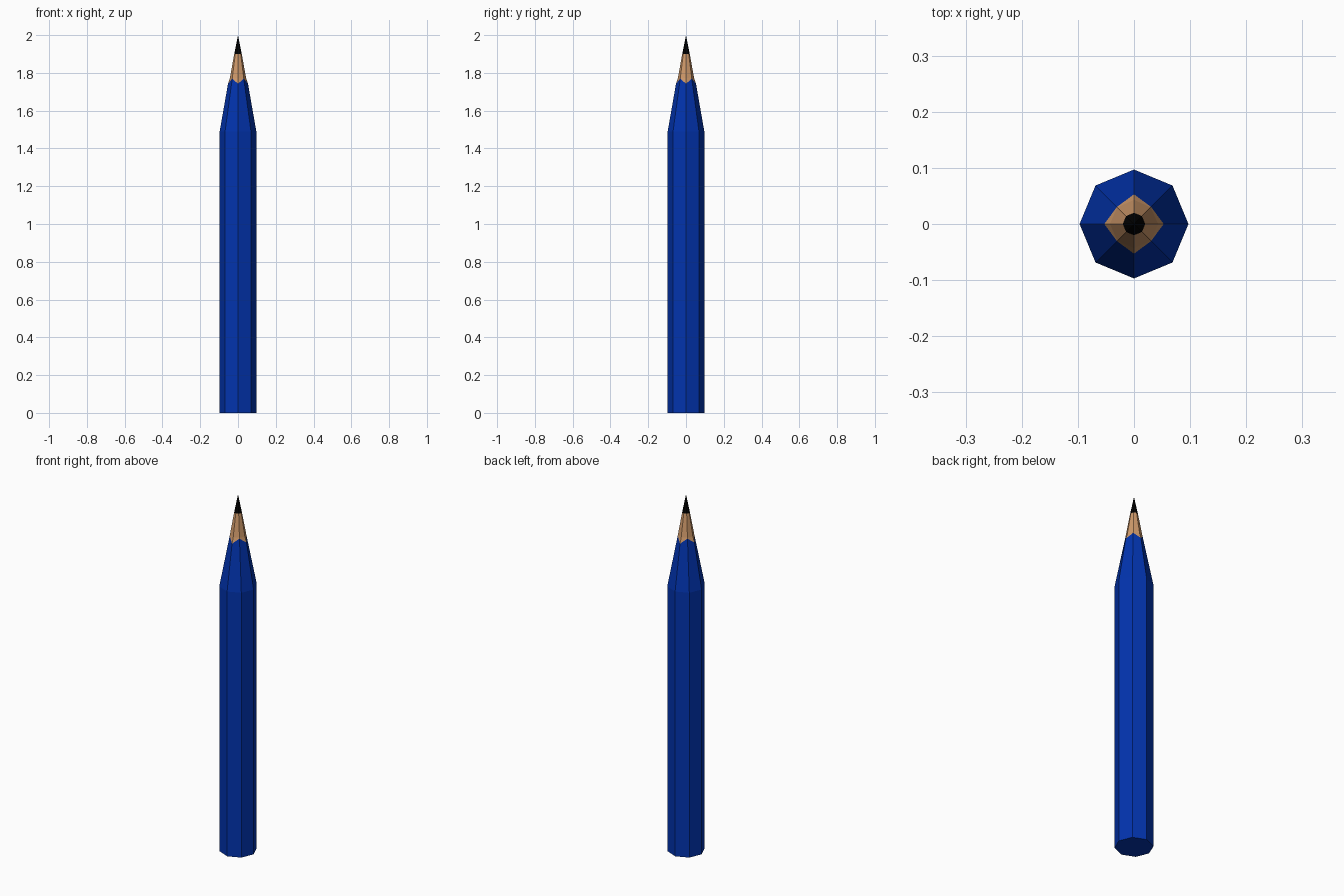
import bpy, bmesh, math

if "Cube" in bpy.data.objects:
    bpy.data.objects.remove(bpy.data.objects["Cube"])

SIDES = 8


def material(name, rgb):
    m = bpy.data.materials.new(name)
    m.diffuse_color = (*rgb, 1)
    m.use_nodes = True
    m.node_tree.nodes["Principled BSDF"].inputs["Base Color"].default_value = m.diffuse_color
    return m


blue = material("blue_paint", (0.0005, 0.033, 0.42))
wood = material("bare_wood", (0.62, 0.32, 0.145))
black = material("graphite", (0.0005, 0.0005, 0.0005))


def shell(name, rings, mat, apex=None, cap_bottom=False):
    """Octagonal shell. Each ring: (r, z) or (r_even, z_even, r_odd, z_odd)."""
    bm = bmesh.new()
    loops = []
    for ring in rings:
        ring = ring if len(ring) == 4 else ring * 2
        loop = []
        for i in range(SIDES):
            r, z = ring[:2] if i % 2 == 0 else ring[2:]
            a = 2 * math.pi * i / SIDES
            loop.append(bm.verts.new((r * math.cos(a), r * math.sin(a), z)))
        loops.append(loop)
    for lo, hi in zip(loops, loops[1:]):
        for i in range(SIDES):
            j = (i + 1) % SIDES
            bm.faces.new((lo[i], lo[j], hi[j], hi[i]))
    if apex is not None:
        top = bm.verts.new((0, 0, apex))
        for i in range(SIDES):
            bm.faces.new((loops[-1][i], loops[-1][(i + 1) % SIDES], top))
    if cap_bottom:
        bm.faces.new(loops[0][::-1])
    me = bpy.data.meshes.new(name)
    bm.to_mesh(me)
    bm.free()
    me.materials.append(mat)
    ob = bpy.data.objects.new(name, me)
    bpy.context.collection.objects.link(ob)
    return ob


# Zig-zag paint edge: dips at the four main corners, rises between them
paint_edge = (0.053, 1.742, 0.043, 1.77)

# Painted barrel and sharpened paint cone
shell("painted_barrel", [(0.097, 0), (0.097, 1.49), paint_edge], blue, cap_bottom=True)

# Bare wood cone, with the small step below the paint
shell("wood_cone", [paint_edge, (0.043, 1.772, 0.042, 1.776), (0.02, 1.9)], wood)

# Graphite point
shell("graphite_point", [(0.02, 1.9)], black, apex=2.0)
